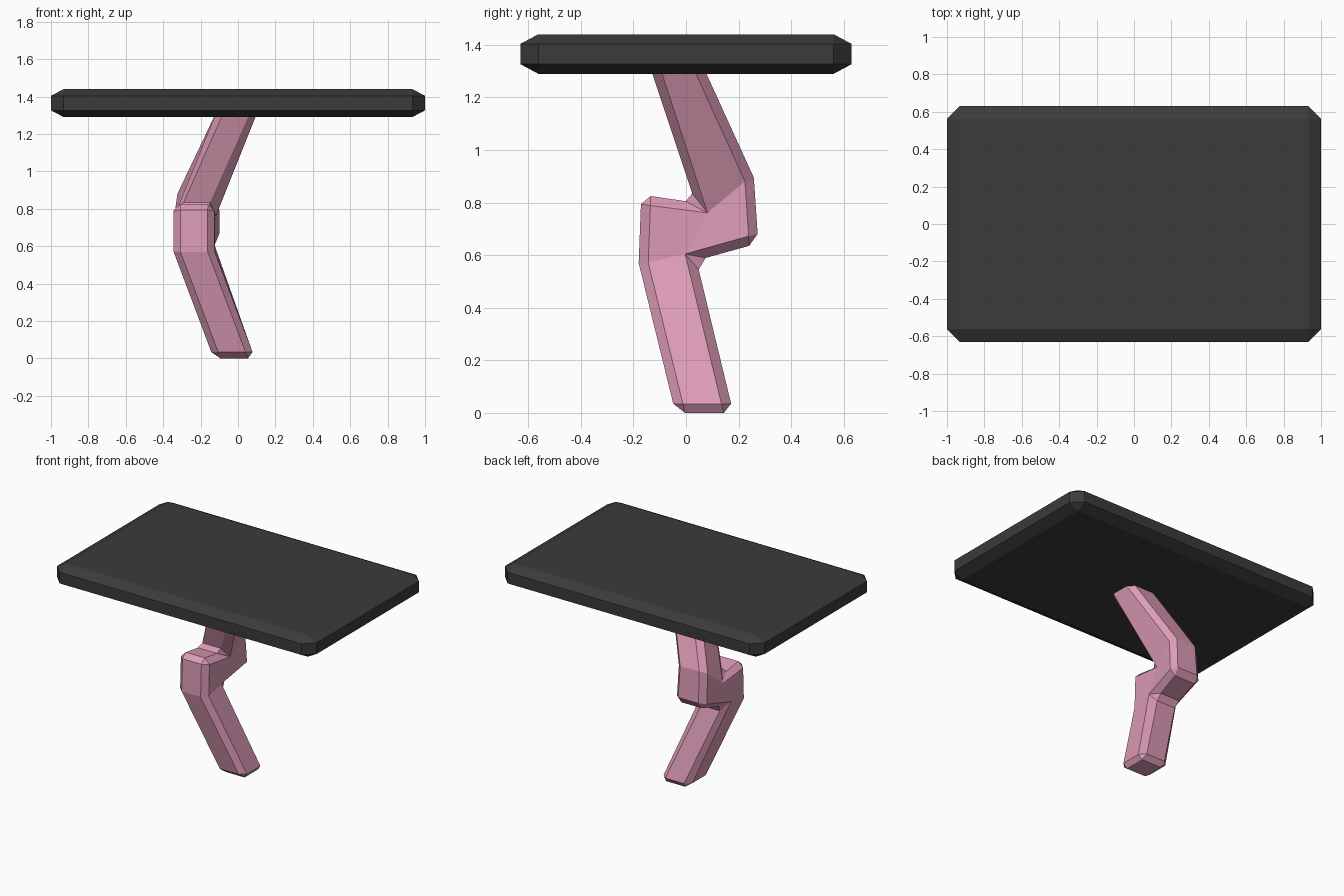
import bpy, bmesh, math

if "Cube" in bpy.data.objects:
    bpy.data.objects.remove(bpy.data.objects["Cube"])


def add_part(name, bm, color, bevel):
    """Finish a bmesh as a flat-shaded, chamfered object."""
    bmesh.ops.recalc_face_normals(bm, faces=bm.faces)
    mesh = bpy.data.meshes.new(name)
    bm.to_mesh(mesh)
    bm.free()
    obj = bpy.data.objects.new(name, mesh)
    bpy.context.collection.objects.link(obj)
    mat = bpy.data.materials.new(name + "_color")
    mat.diffuse_color = color
    mat.use_nodes = True
    mat.node_tree.nodes["Principled BSDF"].inputs["Base Color"].default_value = mat.diffuse_color
    mesh.materials.append(mat)
    mod = obj.modifiers.new("Chamfer", 'BEVEL')
    mod.width = bevel
    mod.segments = 1
    mod.limit_method = 'ANGLE'
    mod.angle_limit = math.radians(34)
    return obj


# Table top: chamfered block, squashed so the chamfer is flatter in z
bm = bmesh.new()
bmesh.ops.create_cube(bm, size=1)
bmesh.ops.scale(bm, vec=(2.0, 1.26, 0.28), verts=bm.verts)
top = add_part("table_top", bm, (0.045, 0.042, 0.042, 1), 0.068)
top.scale.z = 0.15 / 0.28
top.location.z = 1.365

# Crooked leg: side profile points (y, z, left x, right x)
profile = {
    "foot_front": (-0.04, 0.0, -0.13, 0.09),
    "foot_back": (0.18, 0.0, -0.13, 0.09),
    "knee_front": (-0.18, 0.57, -0.345, -0.125),
    "knee_back": (0.04, 0.58, -0.345, -0.125),
    "step_front": (-0.17, 0.83, -0.345, -0.125),
    "step_back": (0.035, 0.80, -0.345, -0.125),
    "elbow_low": (0.275, 0.645, -0.325, -0.092),
    "elbow_high": (0.258, 0.895, -0.32, -0.098),
    "neck_front": (-0.145, 1.34, -0.105, 0.115),
    "neck_back": (0.055, 1.34, -0.105, 0.115),
}
side_quads = [
    ("foot_front", "foot_back", "knee_back", "knee_front"),
    ("knee_front", "knee_back", "step_back", "step_front"),
    ("knee_back", "elbow_low", "elbow_high", "step_back"),
    ("step_back", "elbow_high", "neck_back", "neck_front"),
]
outline = ["foot_front", "foot_back", "knee_back", "elbow_low", "elbow_high",
           "neck_back", "neck_front", "step_back", "step_front", "knee_front"]
bm = bmesh.new()
left = {k: bm.verts.new((p[2], p[0], p[1])) for k, p in profile.items()}
right = {k: bm.verts.new((p[3], p[0], p[1])) for k, p in profile.items()}
for side in (left, right):
    for quad in side_quads:
        bm.faces.new([side[k] for k in quad])
for a, b in zip(outline, outline[1:] + outline[:1]):
    bm.faces.new((left[a], left[b], right[b], right[a]))
add_part("leg", bm, (0.72, 0.33, 0.47, 1), 0.036)
